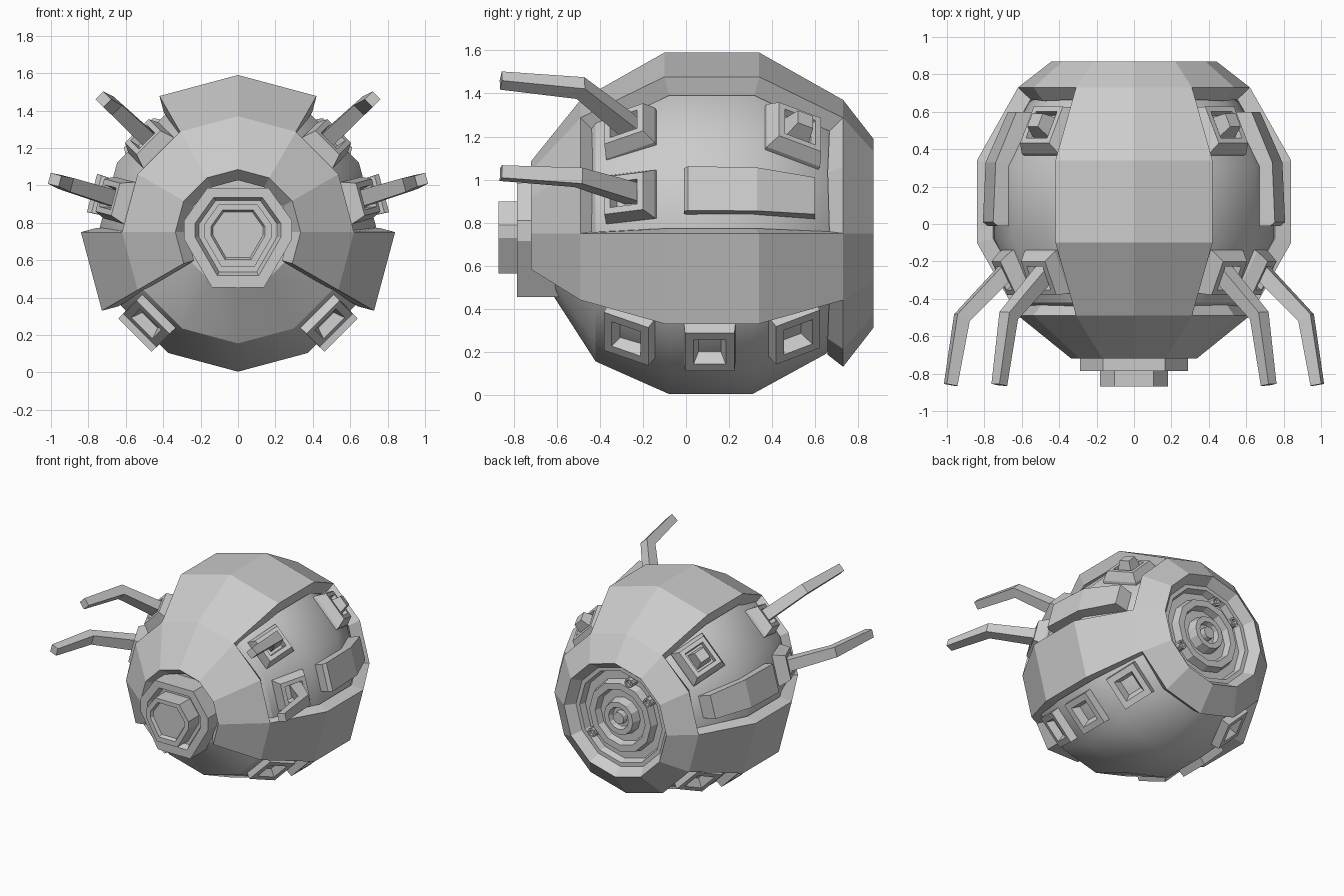
import bpy, bmesh
from math import sin, cos, radians
from mathutils import Vector

if "Cube" in bpy.data.objects:
    bpy.data.objects.remove(bpy.data.objects["Cube"])

ZC = 0.75   # height of the long axis, which runs along y


def make(name, rings, closed=True, cap=True, skip=None, mirror=False, smooth=False):
    """Skin a list of equal-length point rings into one object."""
    bm = bmesh.new()
    vs = [[bm.verts.new(p) for p in ring] for ring in rings]
    n = len(rings[0])
    for i in range(len(rings) - 1):
        for k in range(n if closed else n - 1):
            if skip and skip(i, k):
                continue
            j = (k + 1) % n
            bm.faces.new((vs[i][k], vs[i][j], vs[i + 1][j], vs[i + 1][k]))
    if cap:
        bm.faces.new(vs[0])
        bm.faces.new(vs[-1])
    bmesh.ops.recalc_face_normals(bm, faces=bm.faces)
    if not cap:  # open shell: make sure it faces outwards
        bm.faces.ensure_lookup_table()
        f = bm.faces[0]
        if f.normal.dot(f.calc_center_median() - Vector((0, 0.1, ZC))) < 0:
            bmesh.ops.reverse_faces(bm, faces=bm.faces)
    me = bpy.data.meshes.new(name)
    bm.to_mesh(me)
    bm.free()
    ob = bpy.data.objects.new(name, me)
    bpy.context.collection.objects.link(ob)
    if mirror:
        ob.modifiers.new("mirror", 'MIRROR').use_axis[0] = True
    if smooth:
        bpy.context.view_layer.objects.active = ob
        ob.select_set(True)
        bpy.ops.object.shade_smooth_by_angle(angle=radians(32))
        ob.select_set(False)
    return ob


def polar(y, r, deg):
    a = radians(deg)
    return Vector((r * cos(a), y, ZC + r * sin(a)))


def lathe(profile, sides=12):
    return [[polar(y, r, 360 / sides * k) for k in range(sides)] for y, r in profile]


def block(name, y, r, deg, tilt, steps, mirror=True):
    """Stepped rectangular block on the body; steps are (half width, half length, height)."""
    a, t = radians(deg), radians(tilt)
    nrm = Vector((cos(a) * cos(t), sin(t), sin(a) * cos(t)))
    u = Vector((-sin(a), 0, cos(a)))
    v = nrm.cross(u)
    c = polar(y, r, deg)
    rings = [[c + u * (sx * w) + v * (sy * l) + nrm * h
              for sx, sy in ((1, 1), (-1, 1), (-1, -1), (1, -1))] for w, l, h in steps]
    return make(name, rings, mirror=mirror)


# Armour shell with two upper windows and an open belly
def opening(i, k):
    upper = i in (1, 2, 3) and k in (0, 1, 4, 5)
    belly = i < 4 and k in (7, 8, 9, 10)
    return upper or belly


shell = make("armour_shell", lathe([(-.72, .335), (-.49, .62), (-.10, .84), (.34, .84),
                                    (.73, .62), (.87, .44)]), cap=False, skip=opening)
sol = shell.modifiers.new("thickness", 'SOLIDIFY')
sol.thickness, sol.offset, sol.use_even_offset = 0.09, -1, True

# Inner body
make("inner_body", lathe([(-.61, .30), (-.42, .595), (-.08, .746), (.31, .746),
                          (.65, .56), (.74, .43)]), smooth=True)

# Rear concentric rings
make("rear_rings", lathe([(.70, .40), (.80, .39), (.80, .355), (.75, .34), (.75, .28),
                          (.81, .265), (.81, .215), (.76, .20), (.76, .14), (.83, .125),
                          (.83, .085), (.79, .075), (.79, .05), (.83, .045)]))
for i, deg in enumerate((105, 143, -37)):
    p = polar(0, .30, deg)
    make(f"rear_knob_{i + 1}",
         [[p + Vector((r * cos(radians(45 * k)), y, r * sin(radians(45 * k)))) for k in range(8)]
          for y, r in ((.74, .035), (.82, .035), (.82, .022), (.80, .018))])

# Front eye: stepped eight-sided plate and tube
half = [(.14, -.295), (.29, -.035), (.29, .06), (.165, .235)]
outline = half + [(-x, z) for x, z in reversed(half)]
make("front_eye", [[(x * s, y, ZC + z * s) for x, z in outline] for y, s in
                   ((-.56, 1), (-.785, 1), (-.785, .79), (-.74, .72), (-.74, .63),
                    (-.87, .63), (-.87, .5), (-.845, .46))])

# Feeler arms and their sockets
arms = {"upper": (45, [(.44, -.22, 1.21), (.67, -.49, 1.425), (.72, -.86, 1.46)]),
        "lower": (15, [(.63, -.20, .92), (.92, -.50, 1.01), (.98, -.86, 1.03)])}
for label, (deg, path) in arms.items():
    block(label + "_arm_socket", -.25, .64, deg, -26,
          [(.115, .125, -.06), (.115, .125, .02), (.09, .10, .09), (.06, .07, .09), (.05, .06, .04)])
    pts = [Vector(p) for p in path]
    radial = Vector((cos(radians(deg)), 0, sin(radians(deg))))
    rings = []
    for i, p in enumerate(pts):
        d = (pts[min(i + 1, 2)] - pts[max(i - 1, 0)]).normalized()
        side = d.cross(radial).normalized()
        up = side.cross(d)
        h = (.045, .038, .03)[i]
        rings.append([p + side * (a * h) + up * (b * h)
                      for a, b in ((1, 1), (-1, 1), (-1, -1), (1, -1))])
    make(label + "_arm", rings, mirror=True)

# Rear upper hatch with a raised stud
block("rear_hatch", .49, .625, 45, 28,
      [(.14, .14, -.06), (.14, .14, .02), (.11, .11, .085), (.08, .08, .085), (.075, .075, .05),
       (.06, .06, .05), (.04, .04, .14)])

# Long curved side bar
make("side_bar", [[polar(y, .60 if y < .5 else .50, 6), polar(y, r, 7.5),
                   polar(y, r, 22.5), polar(y, .60 if y < .5 else .50, 24)]
                  for y, r in ((-.01, .79), (.01, .815), (.33, .80), (.60, .68))], mirror=True)

# Three belly lamps on each side
for name, y, r, tilt in (("front", -.25, .635, -26), ("middle", .11, .715, 0),
                         ("rear", .49, .625, 28)):
    block(name + "_belly_lamp", y, r, -45, tilt,
          [(.13, .125, -.06), (.125, .115, .065), (.08, .075, .065), (.055, .05, .0)])
